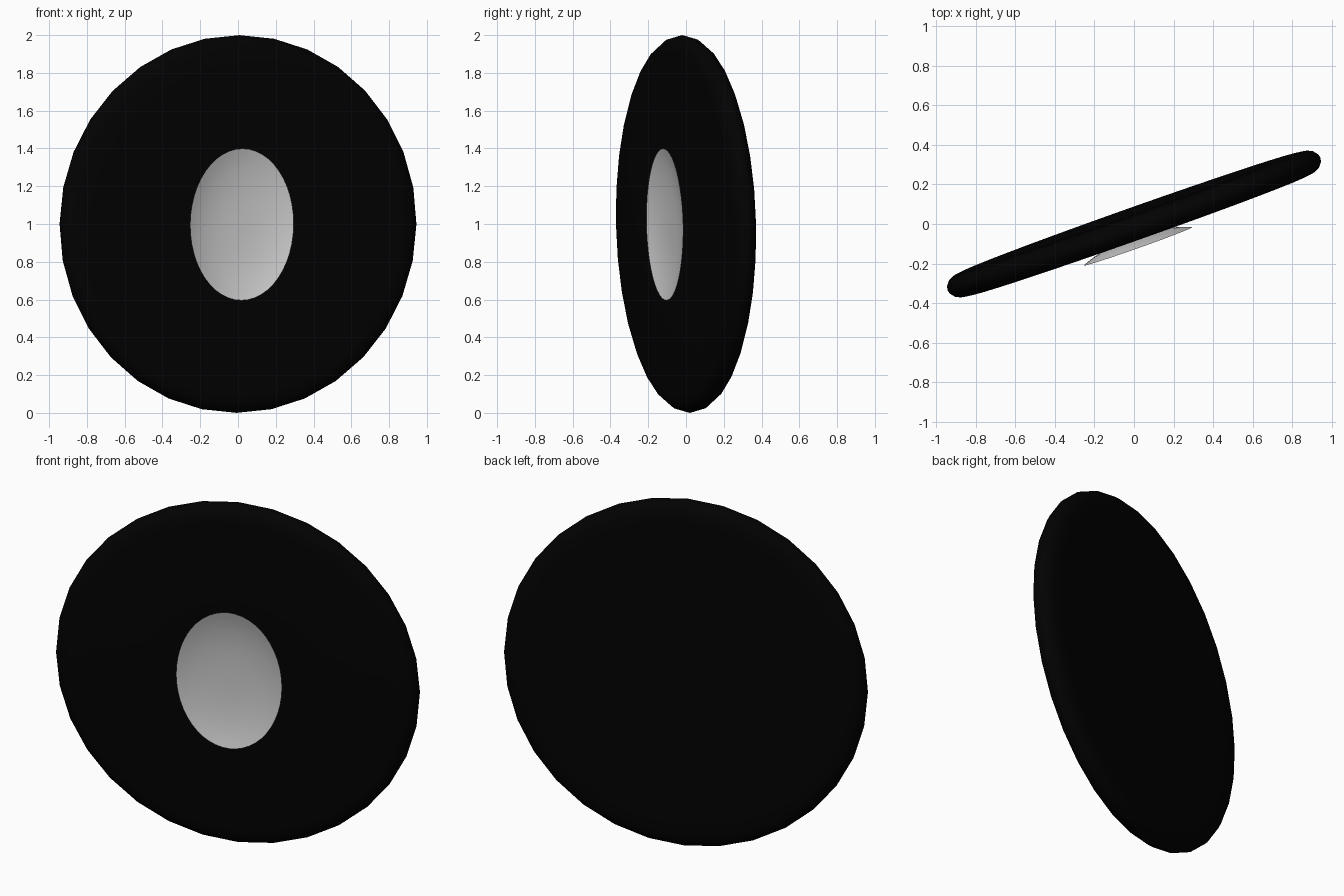
import bpy, bmesh
from math import sin, cos, pi, radians
from mathutils import Matrix

if "Cube" in bpy.data.objects:
    bpy.data.objects.remove(bpy.data.objects["Cube"])

# the whole model is turned about z and leans slightly forward; built facing -y
PLACE = (Matrix.Translation((0, 0, 1)) @ Matrix.Rotation(radians(19.5), 4, 'Z')
         @ Matrix.Rotation(radians(1.3), 4, 'X'))


def lathe(name, rings, segs, cap_start, cap_end, angle):
    """Loft ellipses (centre u, radius u, radius z, forward offset)."""
    bm = bmesh.new()
    loops = []
    for cu, ru, rz, n in rings:
        loops.append([bm.verts.new((cu + ru * cos(2 * pi * i / segs), -n,
                                    rz * sin(2 * pi * i / segs))) for i in range(segs)])
    for a, b in zip(loops, loops[1:]):
        for i in range(segs):
            j = (i + 1) % segs
            bm.faces.new((a[i], a[j], b[j], b[i]))
    for cap, loop, ring in ((cap_start, loops[0], rings[0]), (cap_end, loops[-1], rings[-1])):
        if cap is not None:
            c = bm.verts.new((ring[0], -cap, 0))
            for i in range(segs):
                bm.faces.new((loop[i], loop[(i + 1) % segs], c))
    bmesh.ops.recalc_face_normals(bm, faces=bm.faces)
    bm.transform(PLACE)
    me = bpy.data.meshes.new(name)
    bm.to_mesh(me)
    bm.free()
    ob = bpy.data.objects.new(name, me)
    bpy.context.collection.objects.link(ob)
    bpy.ops.object.select_all(action='DESELECT')
    ob.select_set(True)
    bpy.context.view_layer.objects.active = ob
    bpy.ops.object.shade_smooth_by_angle(angle=radians(angle))
    return ob


# oval dish, rim proud of the disc, floor resting on the disc face
CU, RU, RZ, RIM, DEPTH = -0.018, 0.291, 0.402, 0.113, 0.046


def dish_ring(t):
    return (CU, RU * t, RZ * t, RIM - DEPTH * (1 - t ** 2.7))


lathe("highlight_dish", [dish_ring(t) for t in (1, .92, .84, .76, .65, .5, .35, .2, .1)],
      48, None, RIM - DEPTH, 60)

# flat black disc with a rounded rim
half = [(0.4, .064), (0.8, .064), (0.9, .063), (0.95, .057), (0.975, .045), (0.995, .02)]
rings = [(0, r, r, -n) for r, n in half] + [(0, 1, 1, 0)]
rings += [(0, r, r, n) for r, n in reversed(half)]
disc = lathe("black_disc", rings, 32, -.064, .064, 60)
mat = bpy.data.materials.new("black")
mat.diffuse_color = (0.0005, 0.0005, 0.0005, 1)
mat.use_nodes = True
mat.node_tree.nodes["Principled BSDF"].inputs["Base Color"].default_value = mat.diffuse_color
disc.data.materials.append(mat)
